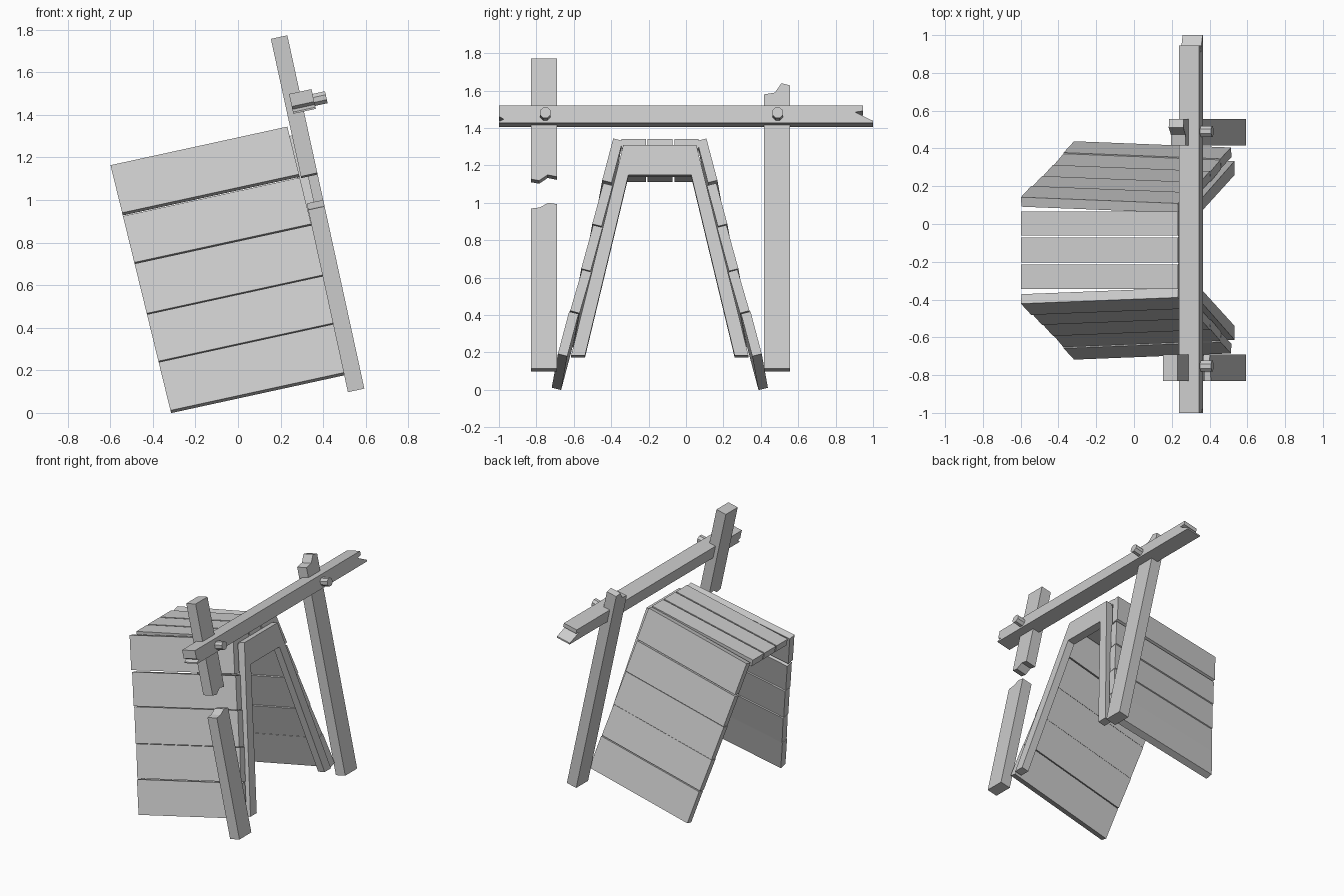
import bpy, bmesh
from math import radians, cos, sin, pi, hypot
from mathutils import Matrix

if "Cube" in bpy.data.objects:
    bpy.data.objects.remove(bpy.data.objects["Cube"])

# The whole shelter leans back; parts are drawn upright, then tilted about y
TILT = Matrix.Rotation(radians(-12.3), 4, 'Y')
MID = -0.14          # centre line of the hut in y


def prism(name, profile, x0, x1, splay=0.0, shear=0.0):
    """Extrude a (y, z) profile from x0 (back end) to x1 (front end)."""
    bm = bmesh.new()
    back = [bm.verts.new((x0 + shear * (1.257 - z), y + splay, z)) for y, z in profile]
    front = [bm.verts.new((x1 + shear * (1.257 - z), y, z)) for y, z in profile]
    bm.faces.new(back)
    bm.faces.new(front)
    n = len(profile)
    for i in range(n):
        j = (i + 1) % n
        bm.faces.new((back[i], back[j], front[j], front[i]))
    bmesh.ops.recalc_face_normals(bm, faces=bm.faces)
    bm.transform(TILT)
    mesh = bpy.data.meshes.new(name)
    bm.to_mesh(mesh)
    bm.free()
    obj = bpy.data.objects.new(name, mesh)
    bpy.context.collection.objects.link(obj)
    return obj


# Top planks
for i, (a, b) in enumerate([(-0.344, -0.215), (-0.205, -0.072), (-0.062, 0.067)]):
    prism(f"top_plank_{i + 1}", [(a, 1.21), (b, 1.21), (b, 1.262), (a, 1.262)],
          -0.337, 0.513, shear=0.025)

# Side planks: outer top and bottom edge (distance from centre, height)
side = [(0.249, 1.264, 0.308, 1.034), (0.302, 1.018, 0.361, 0.794),
        (0.356, 0.788, 0.420, 0.548), (0.415, 0.543, 0.479, 0.317),
        (0.485, 0.312, 0.545, 0.079)]
T = 0.052
for i, (d0, z0, d1, z1) in enumerate(side):
    length = hypot(d1 - d0, z0 - z1)
    nd, nz = T * (z0 - z1) / length, T * (d1 - d0) / length
    rect = [(d0, z0), (d1, z1), (d1 - nd, z1 - nz), (d0 - nd, z0 - nz)]
    for s, label in ((1, "right"), (-1, "left")):
        prism(f"{label}_plank_{i + 1}", [(MID + s * d, z) for d, z in rect],
              -0.337, 0.513, splay=s * 0.033, shear=0.025)

# Door frame: header and two slanted legs in one outline
half = [(0.168, 1.055), (0.400, 0.067), (0.474, 0.067), (0.195, 1.219)]
outline = [(MID + d, z) for d, z in half] + [(MID - d, z) for d, z in reversed(half)]
prism("door_frame", outline, 0.505, 0.56)

# Posts, the left one snapped in two
P0, P1 = 0.525, 0.604
prism("right_post", [(0.416, -0.015), (0.556, -0.015), (0.556, 1.535), (0.51, 1.546),
                     (0.475, 1.495), (0.416, 1.485)], P0, P1)
prism("left_post_lower", [(-0.83, -0.015), (-0.69, -0.015), (-0.69, 0.885), (-0.735, 0.892),
                          (-0.785, 0.866), (-0.83, 0.861)], P0, P1)
prism("left_post_upper", [(-0.83, 1.683), (-0.83, 1.022), (-0.785, 1.014), (-0.74, 1.045),
                          (-0.69, 1.035), (-0.69, 1.683)], P0, P1)

# Cross beam with splintered ends
prism("cross_beam", [(-1, 1.412), (-1, 1.352), (-0.975, 1.338), (-1, 1.325), (-1, 1.317),
                     (1, 1.317), (1, 1.328), (0.905, 1.376), (0.945, 1.382),
                     (0.945, 1.412)], 0.553, 0.661)

# Pegs through beam and posts
for label, y in (("left", -0.752), ("right", 0.49)):
    ring = [(y + 0.031 * cos((k + 0.5) * pi / 4), 1.36 + 0.031 * sin((k + 0.5) * pi / 4))
            for k in range(8)]
    prism(f"{label}_peg", ring, 0.58, 0.721)
